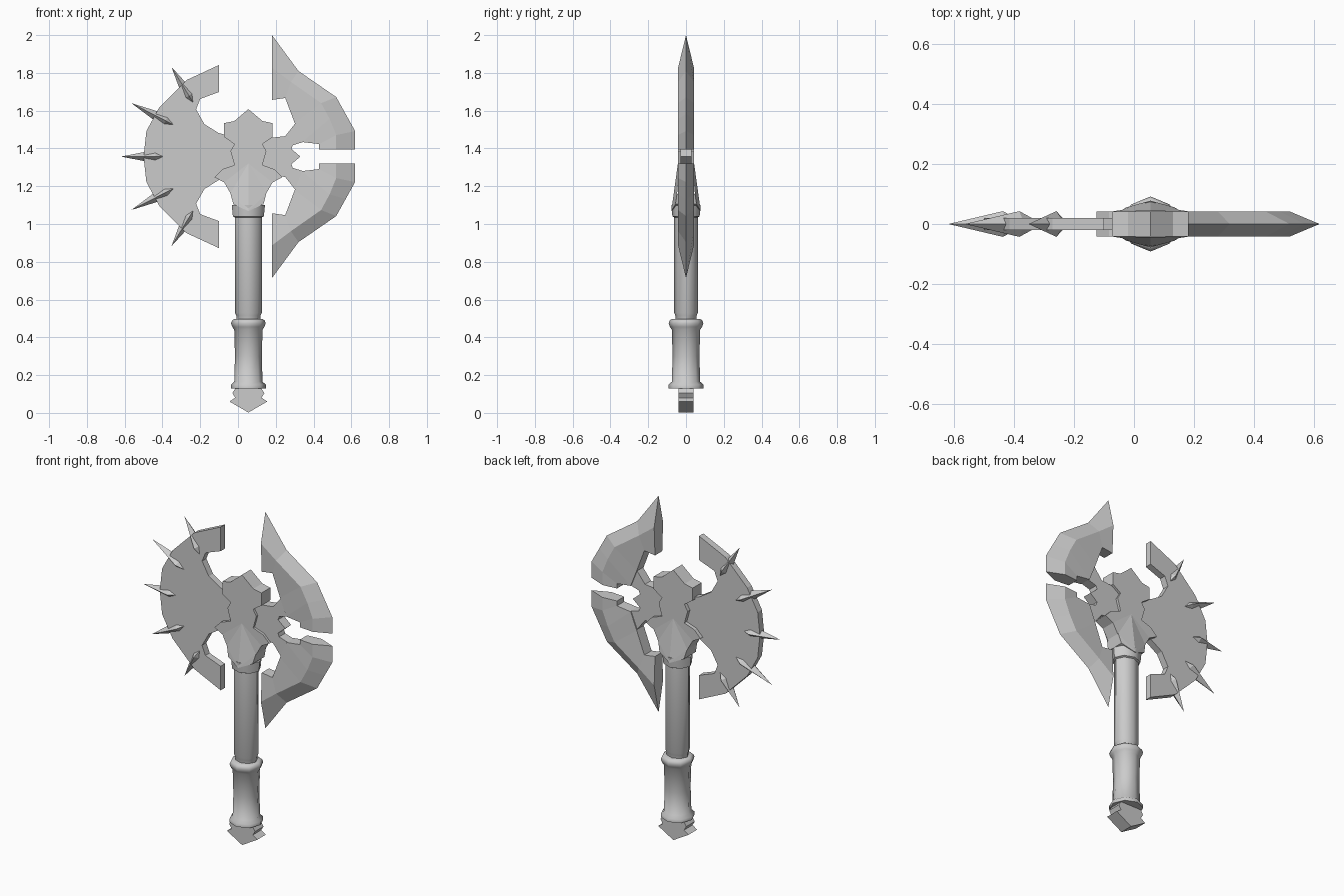
import bpy, bmesh, math
from mathutils import Vector

old = bpy.data.objects.get("Cube")
if old:
    bpy.data.objects.remove(old)

MID = 1.357      # height of the blade axis
AXIS = 0.055     # x of the handle

metal = bpy.data.materials.new("grey metal")
metal.use_nodes = True
metal.diffuse_color = (0.6, 0.6, 0.6, 1)
metal.node_tree.nodes["Principled BSDF"].inputs["Base Color"].default_value = (0.6, 0.6, 0.6, 1)


def finish(name, bm, smooth=False):
    bmesh.ops.remove_doubles(bm, verts=bm.verts, dist=0.0005)
    bmesh.ops.recalc_face_normals(bm, faces=bm.faces)
    mesh = bpy.data.meshes.new(name)
    bm.to_mesh(mesh)
    bm.free()
    mesh.materials.append(metal)
    ob = bpy.data.objects.new(name, mesh)
    bpy.context.collection.objects.link(ob)
    if smooth:
        bpy.ops.object.select_all(action='DESELECT')
        ob.select_set(True)
        bpy.context.view_layer.objects.active = ob
        bpy.ops.object.shade_smooth_by_angle(angle=math.radians(50))
    return ob


def plate(name, outline, half):
    """Flat x-z outline extruded to both sides of y = 0."""
    bm = bmesh.new()
    face = bm.faces.new([bm.verts.new((x, -half, z)) for x, z in outline])
    ext = bmesh.ops.extrude_face_region(bm, geom=[face])
    moved = [v for v in ext["geom"] if isinstance(v, bmesh.types.BMVert)]
    bmesh.ops.translate(bm, verts=moved, vec=(0, 2 * half, 0))
    return finish(name, bm)


def mirrored_z(half_line):
    """Upper half outline (ends on the axis) to a full one around MID."""
    low = [(x, -z) for x, z in reversed(half_line) if z > 0]
    return [(x, MID + z) for x, z in half_line + low]


def mirrored_x(half_line):
    low = [(-x, z) for x, z in reversed(half_line) if x > 0]
    return [(AXIS + x, z) for x, z in half_line + low]


def lathe(name, profile, depth=1.0, sides=8):
    bm = bmesh.new()
    rings = []
    for r, z in profile:
        rings.append([bm.verts.new((AXIS + r * math.cos(a), depth * r * math.sin(a), z))
                      for a in (math.tau * i / sides for i in range(sides))])
    for a, b in zip(rings, rings[1:]):
        for i in range(sides):
            j = (i + 1) % sides
            bm.faces.new((a[i], a[j], b[j], b[i]))
    bm.faces.new(rings[0])
    bm.faces.new(rings[-1])
    return finish(name, bm, True)


# Handle, grip and pommel
lathe("handle", [(0.062, 0.48), (0.064, 0.515), (0.071, 0.53), (0.071, 1.035),
                 (0.082, 1.04), (0.088, 1.10)], 0.88)
lathe("grip", [(0.092, 0.13), (0.092, 0.15), (0.075, 0.165), (0.071, 0.3), (0.075, 0.44),
               (0.085, 0.455), (0.092, 0.475), (0.086, 0.49), (0.075, 0.497)])
plate("pommel", mirrored_x([(0, 0.002), (0.1, 0.06), (0.07, 0.08), (0.085, 0.105),
                            (0.065, 0.135), (0, 0.135)]), 0.04)

# Central head
plate("head", mirrored_x([(0, 1.608), (0.075, 1.545), (0.128, 1.534), (0.128, 1.46),
                          (0.074, 1.423), (0.095, 1.386), (0.074, 1.312), (0.138, 1.29),
                          (0.18, 1.248), (0.128, 1.22), (0.095, 1.163), (0.08, 1.105),
                          (0, 1.068)]), 0.042)

# Raised ridge flaring out toward the handle, front and back
for side, label in ((-1, "front"), (1, "back")):
    bm = bmesh.new()
    top, tip = [bm.verts.new((AXIS, side * y, z)) for y, z in ((0.043, 1.32), (0.078, 1.068))]
    for s in (-1, 1):
        rim = [bm.verts.new((AXIS + s * x, side * y, z)) for x, y, z in
               ((0.128, 0.042, 1.22), (0.095, 0.047, 1.163), (0.08, 0.056, 1.105))]
        base = bm.verts.new((AXIS + s * 0.08, 0, 1.105))
        base_tip = bm.verts.new((AXIS, 0, 1.068))
        bm.faces.new((top, rim[0], rim[1]))
        bm.faces.new((top, rim[1], tip))
        bm.faces.new((rim[1], rim[2], tip))
        bm.faces.new((rim[2], base, base_tip, tip))
        bm.faces.new((rim[1], base, rim[2]))
    finish(label + "_ridge", bm)

# Spiked disc on the right side
plate("spiked_disc", mirrored_z([(0.02, 0.11), (-0.05, 0.11), (-0.103, 0.125), (-0.178, 0.172),
                                 (-0.222, 0.25), (-0.2, 0.305), (-0.1, 0.342), (-0.1, 0.485),
                                 (-0.273, 0.405), (-0.416, 0.262), (-0.485, 0.135),
                                 (-0.5, 0)]), 0.02)


# Spikes: stretched four-sided double pyramids
def spike(name, tip, end):
    tip, end = [Vector((x, 0, MID + z)) for x, z in (tip, end)]
    mid = tip.lerp(end, 0.7)
    across = (end - tip).normalized().cross(Vector((0, 1, 0))) * 0.035
    out = Vector((0, 0.043, 0))
    bm = bmesh.new()
    ring = [bm.verts.new(mid + d) for d in (across, out, -across, -out)]
    for p in (tip, end):
        apex = bm.verts.new(p)
        for i in range(4):
            bm.faces.new((apex, ring[i], ring[(i + 1) % 4]))
    finish(name, bm)


spike("middle_spike", (-0.62, 0), (-0.36, 0))
for s, label in ((1, "upper"), (-1, "lower")):
    spike(label + "_spike", (-0.565, s * 0.283), (-0.305, s * 0.15))
    spike(label + "_end_spike", (-0.352, s * 0.474), (-0.22, s * 0.257))

# Bracket between the head and the two blades
plate("blade_bracket", mirrored_z([(0.08, 0.11), (0.18, 0.1), (0.25, 0.108), (0.305, 0.178),
                                   (0.345, 0.077), (0.29, 0.06), (0.283, 0.04), (0.33, 0)]), 0.028)

# Two curved blades: sharp outer edge, thick ridge, thinner inner edge
edge = [(0.18, 0.643), (0.32, 0.453), (0.52, 0.315), (0.57, 0.225), (0.62, 0.135), (0.62, 0.037)]
ridge = [(0.18, 0.47), (0.28, 0.395), (0.44, 0.283), (0.485, 0.2), (0.52, 0.114), (0.52, 0.037)]
inner = [(0.18, 0.3), (0.25, 0.31), (0.3, 0.178), (0.34, 0.077), (0.43, 0.066), (0.43, 0.037)]
for s, label in ((1, "upper"), (-1, "lower")):
    bm = bmesh.new()
    rows = []
    for line, y in ((edge, 0), (ridge, 0.042), (inner, 0.034), (inner, -0.034), (ridge, -0.042)):
        rows.append([bm.verts.new((x, y, MID + s * z)) for x, z in line])
    for k, a in enumerate(rows):
        b = rows[(k + 1) % 5]
        for i in range(5):
            bm.faces.new((a[i], a[i + 1], b[i + 1], b[i]))
    for i in (0, 5):
        bm.faces.new([row[i] for row in rows])
    finish(label + "_blade", bm)
